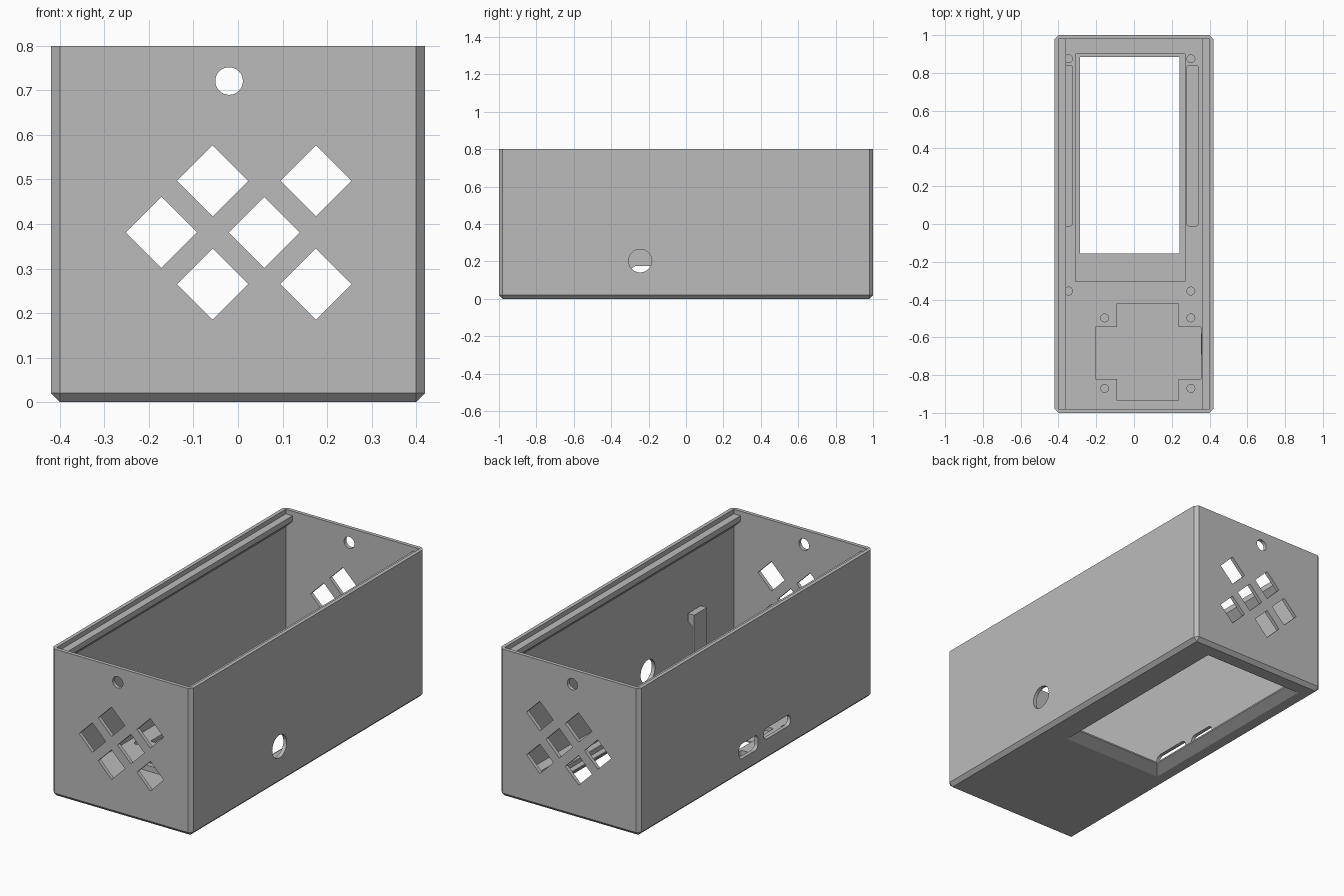
import bpy, bmesh, math
from mathutils import Vector

cube = bpy.data.objects.get("Cube")
if cube:
    bpy.data.objects.remove(cube, do_unlink=True)

grey = bpy.data.materials.new("plain_grey")
grey.use_nodes = True
grey.diffuse_color = (0.5, 0.5, 0.5, 1)
grey.node_tree.nodes["Principled BSDF"].inputs["Base Color"].default_value = (0.5, 0.5, 0.5, 1)

W, L, H = 0.42, 1.0, 0.8
WALL, FLOOR, CHAMFER = 0.02, 0.06, 0.02


def finish(name, bm):
    bmesh.ops.recalc_face_normals(bm, faces=bm.faces)
    mesh = bpy.data.meshes.new(name)
    bm.to_mesh(mesh)
    bm.free()
    mesh.materials.append(grey)
    obj = bpy.data.objects.new(name, mesh)
    bpy.context.collection.objects.link(obj)
    return obj


def prism(name, points, axis, a, b, end_points=None):
    """Join a profile at a to the same (or another) profile at b along an axis."""
    place = {"x": lambda u, v, t: (t, u, v),
             "y": lambda u, v, t: (u, t, v),
             "z": lambda u, v, t: (u, v, t)}[axis]
    bm = bmesh.new()
    start = [bm.verts.new(place(u, v, a)) for u, v in points]
    end = [bm.verts.new(place(u, v, b)) for u, v in end_points or points]
    bm.faces.new(start)
    bm.faces.new(end)
    n = len(start)
    for i in range(n):
        j = (i + 1) % n
        bm.faces.new((start[i], start[j], end[j], end[i]))
    return finish(name, bm)


def rect(u0, u1, v0, v1):
    return [(u0, v0), (u1, v0), (u1, v1), (u0, v1)]


def ngon(u, v, r, n=32):
    return [(u + r * math.cos(math.tau * i / n), v + r * math.sin(math.tau * i / n))
            for i in range(n)]


def rounded(u0, u1, v0, v1, r, steps=6):
    corners = [(u1 - r, v1 - r), (u0 + r, v1 - r), (u0 + r, v0 + r), (u1 - r, v0 + r)]
    pts = []
    for k, (u, v) in enumerate(corners):
        for i in range(steps + 1):
            t = math.pi / 2 * (k + i / steps)
            pts.append((u + r * math.cos(t), v + r * math.sin(t)))
    return pts


def cut(target, cutter):
    mod = target.modifiers.new("cut", "BOOLEAN")
    mod.operation = "DIFFERENCE"
    mod.solver = "EXACT"
    mod.object = cutter
    bpy.context.view_layer.objects.active = target
    bpy.ops.object.modifier_apply(modifier=mod.name)
    bpy.data.objects.remove(cutter, do_unlink=True)


# Outer block, chamfered on every edge except the rim
bm = bmesh.new()
bmesh.ops.create_cube(bm, size=1)
for v in bm.verts:
    v.co = Vector((v.co.x * 2 * W, v.co.y * 2 * L, (v.co.z + 0.5) * H))
edges = [e for e in bm.edges if min(v.co.z for v in e.verts) < H / 2]
bmesh.ops.bevel(bm, geom=edges, offset=CHAMFER, segments=1, affect="EDGES")
case = finish("case_body", bm)

# Hollow interior
cut(case, prism("hollow", rect(WALL - W, W - WALL, WALL - L, L - WALL), "z", FLOOR, 1))

# Diamond vents and a round hole through both end walls
for x, z in [(-0.057, 0.497), (0.175, 0.497), (-0.172, 0.381),
             (0.059, 0.381), (-0.057, 0.265), (0.175, 0.265)]:
    cut(case, prism("vent", ngon(x, z, 0.08, 4), "y", -1.1, 1.1))
cut(case, prism("end_hole", ngon(-0.02, 0.721, 0.031), "y", -1.1, 1.1))

# Side openings: round hole on one side, two ports on the other
cut(case, prism("side_hole", ngon(-0.245, 0.203, 0.062), "x", 0.35, 0.5))
cut(case, prism("wide_port", rounded(-0.015, 0.145, 0.09, 0.17, 0.025), "x", -0.5, -0.35))
cut(case, prism("slim_port", rounded(-0.295, -0.065, 0.115, 0.175, 0.029), "x", -0.5, -0.35))

# Display window: sloped from below, straight above, seated in a pocket
inner = rect(-0.285, 0.24, -0.155, 0.885)
outer = rect(-0.34, 0.265, -0.22, 0.91)
below = [(o[0] + (o[0] - i[0]) / 3, o[1] + (o[1] - i[1]) / 3) for o, i in zip(outer, inner)]
cut(case, prism("display_pocket", rect(-0.31, 0.27, -0.305, 0.9), "z", 0.038, 0.2))
cut(case, prism("window_slope", below, "z", -0.01, 0.03, inner))
cut(case, prism("window", inner, "z", 0.02, 0.2))

# Cross-shaped pocket
cross = [(-0.09, -0.935), (0.235, -0.935), (0.235, -0.82), (0.355, -0.82),
         (0.355, -0.545), (0.235, -0.545), (0.235, -0.42), (-0.09, -0.42),
         (-0.09, -0.545), (-0.205, -0.545), (-0.205, -0.82), (-0.09, -0.82)]
cut(case, prism("cross_pocket", cross, "z", 0.03, 0.2))

# Long side pockets and blind screw holes in the floor
for x0 in (-0.389, 0.278):
    cut(case, prism("strip_pocket", rounded(x0, x0 + 0.064, -0.01, 0.84, 0.015), "z", 0.035, 0.2))
for xs, ys in [((-0.347, 0.301), (0.875, -0.355)), ((-0.155, 0.301), (-0.497, -0.87))]:
    for x in xs:
        for y in ys:
            cut(case, prism("screw_hole", ngon(x, y, 0.021, 24), "z", 0.03, 0.2))

# Lid rails below the rim on both long walls
for side, name in ((1, "left_lid_rail"), (-1, "right_lid_rail")):
    profile = [(0.405, 0.775), (0.36, 0.775), (0.36, 0.745), (0.405, 0.70)]
    prism(name, [(side * x, z) for x, z in profile], "y", -0.982, 0.982)

# Small hooked clip standing by the left wall
hook = [(0.358, 0.05), (0.37, 0.05), (0.37, 0.33), (0.395, 0.345), (0.395, 0.39), (0.358, 0.39)]
prism("board_clip", hook, "y", -0.69, -0.58)
